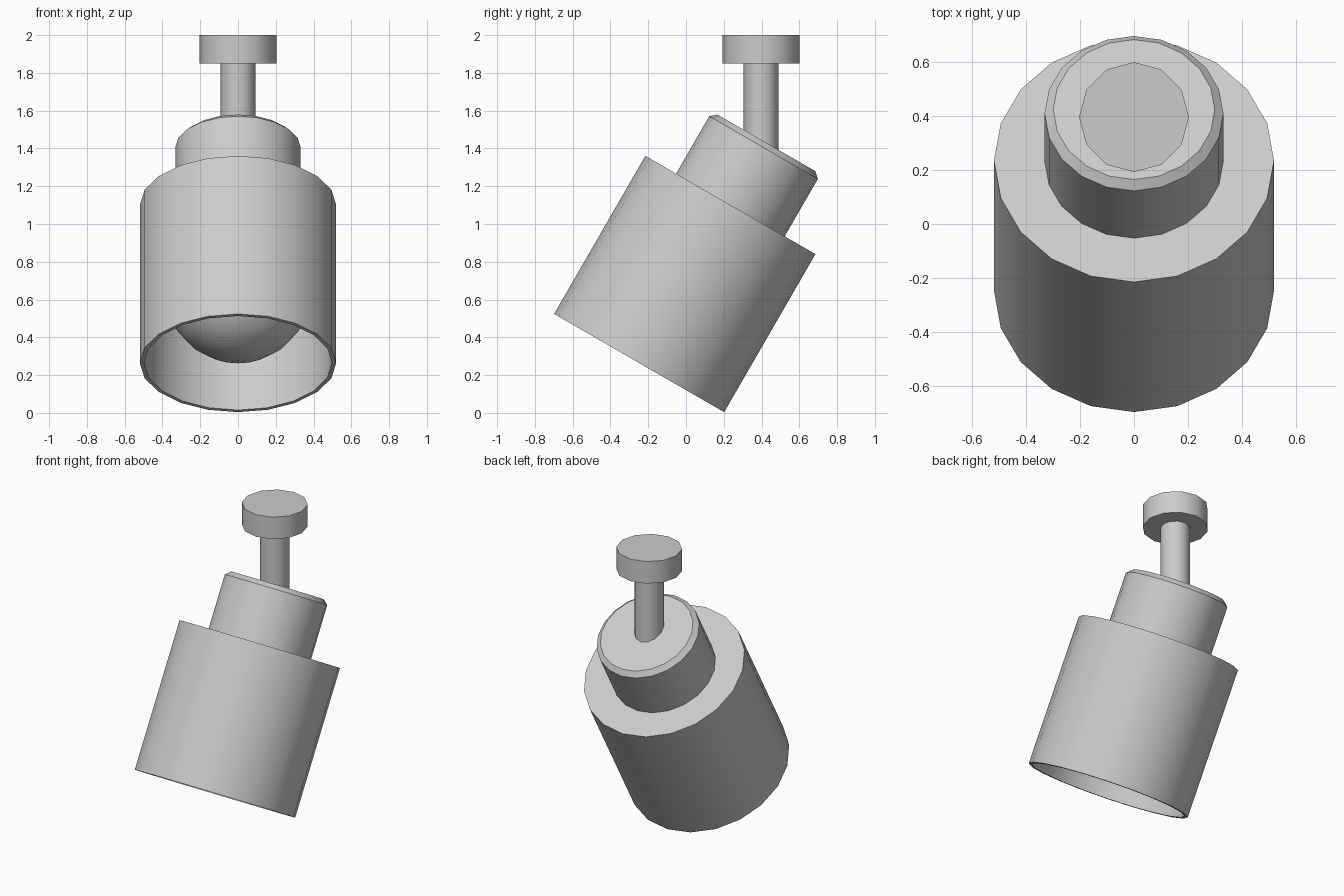
import bpy, bmesh, math
from mathutils import Matrix

if "Cube" in bpy.data.objects:
    bpy.data.objects.remove(bpy.data.objects["Cube"])

TILT = Matrix.Translation((0, -0.248, 0.264)) @ Matrix.Rotation(math.radians(-30), 4, 'X')
POST = Matrix.Translation((0, 0.397, 0))


def finish(name, bm, matrix):
    bmesh.ops.recalc_face_normals(bm, faces=bm.faces[:])
    bm.transform(matrix)
    mesh = bpy.data.meshes.new(name)
    bm.to_mesh(mesh)
    bm.free()
    ob = bpy.data.objects.new(name, mesh)
    bpy.context.collection.objects.link(ob)
    bpy.ops.object.select_all(action='DESELECT')
    ob.select_set(True)
    bpy.context.view_layer.objects.active = ob
    bpy.ops.object.shade_smooth_by_angle(angle=math.radians(40))
    return ob


def lathe(name, profile, sides, matrix):
    """Turn (radius, height) points around z, capping both ends."""
    bm = bmesh.new()
    rings = []
    for r, h in profile:
        rings.append([bm.verts.new((r * math.cos(math.tau * i / sides),
                                    r * math.sin(math.tau * i / sides), h))
                      for i in range(sides)])
    for a, b in zip(rings, rings[1:]):
        for i in range(sides):
            j = (i + 1) % sides
            bm.faces.new((a[i], a[j], b[j], b[i]))
    bm.faces.new(rings[0])
    bm.faces.new(rings[-1])
    return finish(name, bm, matrix)


# Thin-walled shade, open at the lower end
lathe("lamp_shade", [(0.52, 0.966), (0.52, 0), (0.498, 0), (0.498, 0.944)], 20, TILT)

# Housing on top of the shade, with a chamfered rim
lathe("lamp_housing", [(0.332, 0.955), (0.332, 1.317), (0.30, 1.346)], 20, TILT)

# Round bulb and its socket inside the shade
bm = bmesh.new()
bmesh.ops.create_uvsphere(bm, u_segments=20, v_segments=12, radius=0.387)
finish("bulb", bm, TILT @ Matrix.Translation((0, 0, 0.445)))
lathe("bulb_socket", [(0.16, 0.76), (0.16, 0.95)], 20, TILT)

# Upright stem and ceiling mount
lathe("stem", [(0.092, 1.30), (0.092, 1.86)], 12, POST)
lathe("ceiling_mount", [(0.204, 1.85), (0.204, 2.0)], 12, POST)
